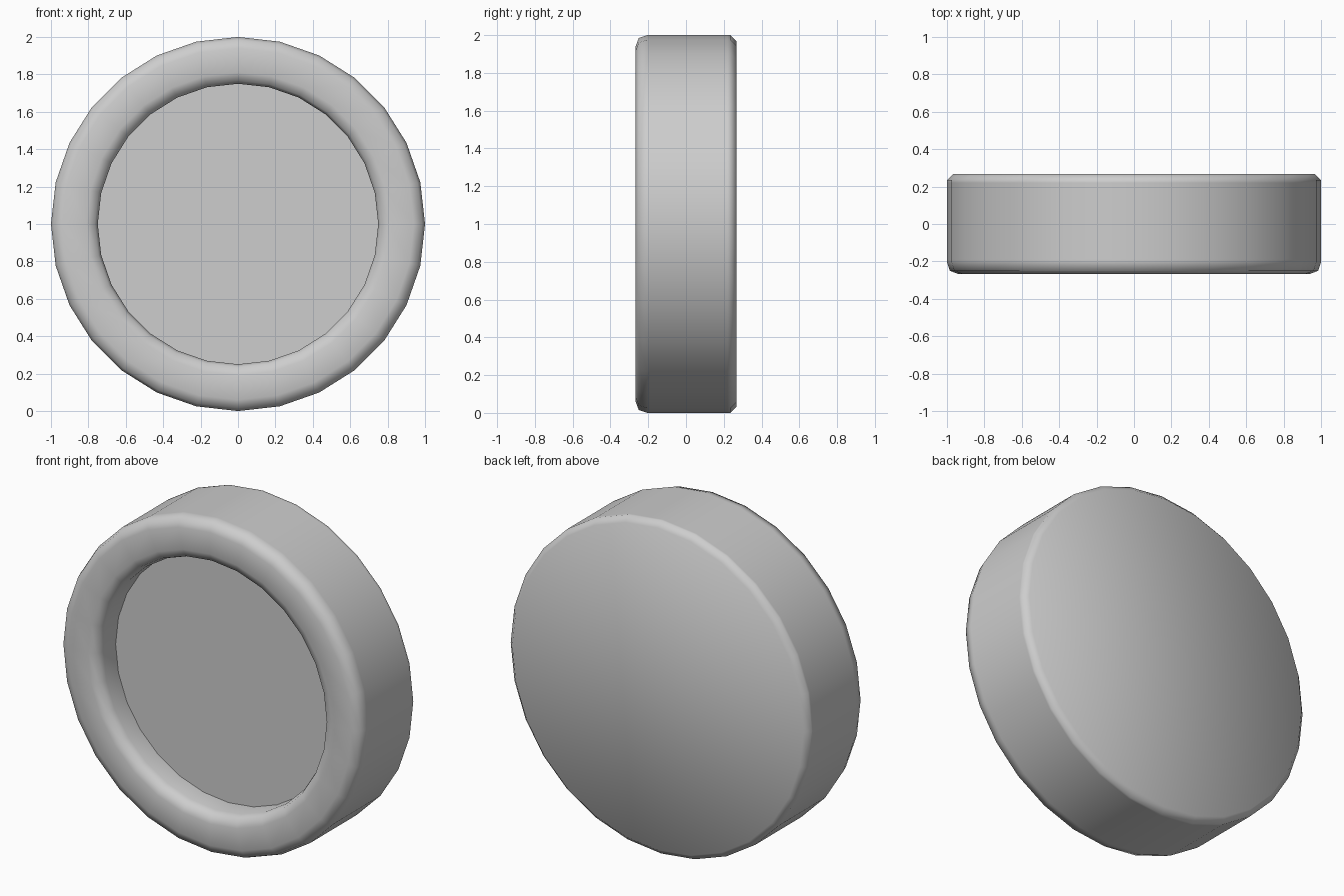
import bpy
import bmesh
from math import tau, radians
from mathutils import Vector

cube = bpy.data.objects.get("Cube")
if cube:
    bpy.data.objects.remove(cube, do_unlink=True)

SIDES = 28
CENTRE = Vector((0, 0, 1))

# Half section as (radius, y), from the recessed floor round to the back
profile = [
    (0.75, -0.09), (0.75, -0.205),                  # recess wall
    (0.765, -0.25), (0.81, -0.267),                 # inner rim rounding
    (0.94, -0.267), (0.985, -0.25), (1, -0.205),    # outer rim rounding
    (1, -0.19), (1, 0.22),                          # straight side
    (1, 0.235), (0.967, 0.267),                     # back bevel
]

# Turn the section around the front-to-back axis
bm = bmesh.new()
verts = [bm.verts.new(CENTRE + Vector((0, y, r))) for r, y in profile]
edges = [bm.edges.new(pair) for pair in zip(verts, verts[1:])]
bmesh.ops.spin(bm, geom=verts + edges, cent=CENTRE, axis=(0, 1, 0),
               angle=tau, steps=SIDES)
bmesh.ops.remove_doubles(bm, verts=bm.verts[:], dist=0.0005)

# Close the recessed floor and the back with single flat faces
bmesh.ops.holes_fill(bm, edges=[e for e in bm.edges if e.is_boundary], sides=0)
bmesh.ops.recalc_face_normals(bm, faces=bm.faces[:])

mesh = bpy.data.meshes.new("recessed_disc")
bm.to_mesh(mesh)
bm.free()
disc = bpy.data.objects.new("recessed_disc", mesh)
bpy.context.collection.objects.link(disc)

# Plain grey finish
grey = bpy.data.materials.new("grey")
grey.use_nodes = True
colour = (0.61, 0.61, 0.61, 1)
grey.diffuse_color = colour
shader = next(n for n in grey.node_tree.nodes if n.type == "BSDF_PRINCIPLED")
shader.inputs["Base Color"].default_value = colour
mesh.materials.append(grey)

# Smooth rim, crisp edge around the floor
bpy.ops.object.select_all(action="DESELECT")
disc.select_set(True)
bpy.context.view_layer.objects.active = disc
bpy.ops.object.shade_smooth_by_angle(angle=radians(60))
